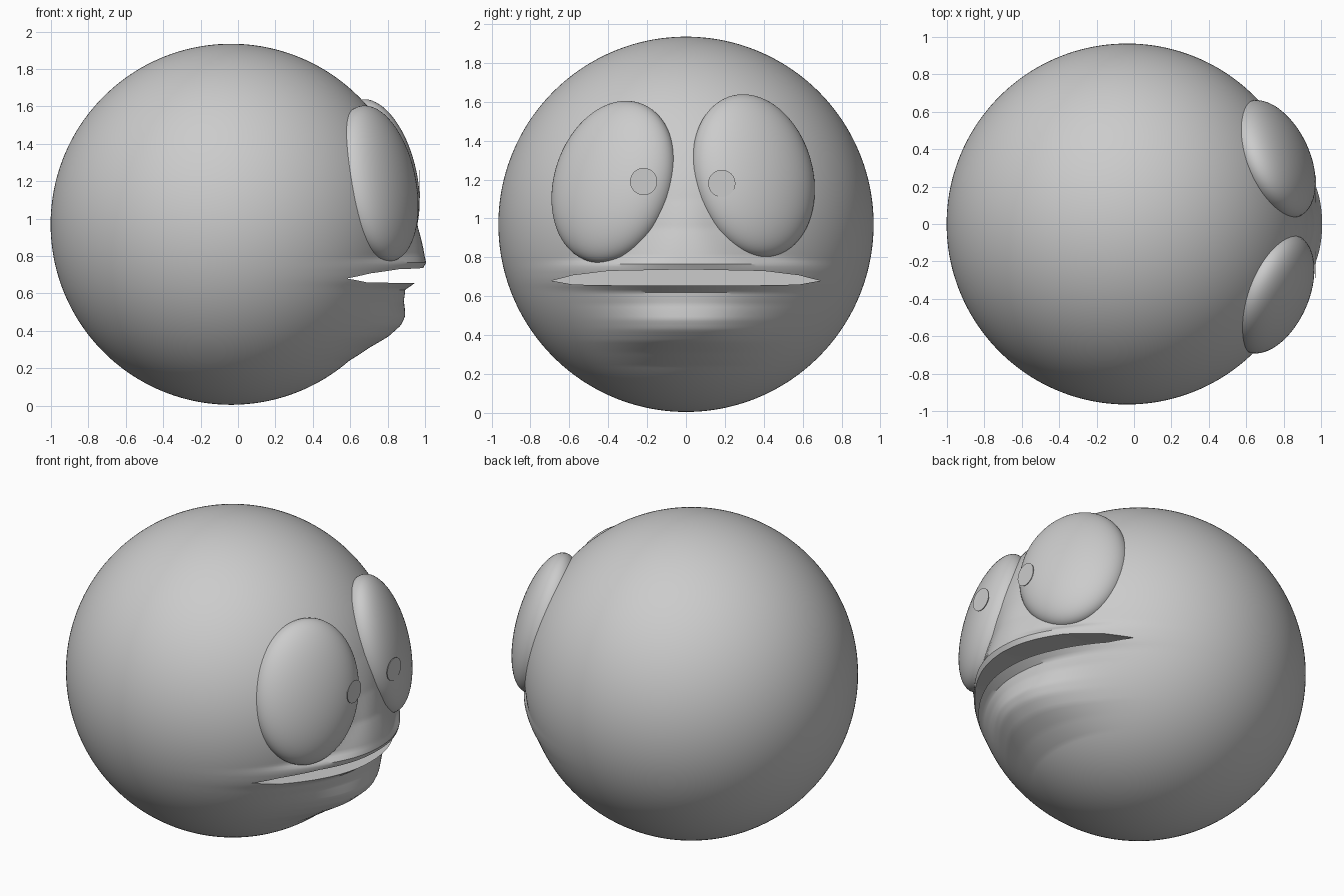
import bpy, math
from mathutils import Vector, Matrix

cube = bpy.data.objects.get("Cube")
if cube:
    bpy.data.objects.remove(cube, do_unlink=True)

grey = bpy.data.materials.new("plain grey")
grey.use_nodes = True
grey.diffuse_color = (0.6, 0.6, 0.6, 1)
grey.node_tree.nodes["Principled BSDF"].inputs["Base Color"].default_value = (0.6, 0.6, 0.6, 1)

RADIUS = 0.965
CENTRE = Vector((-0.037, 0, 0.97))


def finish(obj, name, angle=40):
    obj.name = name
    obj.data.materials.clear()
    obj.data.materials.append(grey)
    bpy.ops.object.select_all(action='DESELECT')
    obj.select_set(True)
    bpy.context.view_layer.objects.active = obj
    bpy.ops.object.shade_smooth_by_angle(angle=math.radians(angle))
    return obj


# Forward bulge of nose, lips and chin: (height, push, half width)
FACE = [(0.24, 0, 0.3), (0.31, 0.035, 0.34), (0.37, 0.085, 0.36), (0.43, 0.108, 0.36),
        (0.48, 0.1, 0.36), (0.56, 0.05, 0.36), (0.62, 0.032, 0.42), (0.66, 0.075, 0.5),
        (0.69, 0.08, 0.52), (0.74, 0.092, 0.5), (0.765, 0.1, 0.45), (0.8, 0.085, 0.3),
        (0.95, 0.035, 0.15), (1.1, 0.01, 0.1), (1.3, 0, 0.1)]


def bulge(y, z):
    for (z0, p0, w0), (z1, p1, w1) in zip(FACE, FACE[1:]):
        if z0 <= z <= z1:
            t = (z - z0) / (z1 - z0)
            push, width = p0 + (p1 - p0) * t, w0 + (w1 - w0) * t
            return push * math.exp(-abs(y / width) ** 2.6)
    return 0


# Head: a sphere with the face pushed out toward +x
bpy.ops.mesh.primitive_uv_sphere_add(segments=192, ring_count=220, radius=RADIUS, location=CENTRE)
head = bpy.context.object
for v in head.data.vertices:
    if v.co.x > 0:
        v.co.x += bulge(v.co.y, v.co.z + CENTRE.z)

# Mouth: a thin lens-shaped slot cut into the head
upper = [(-0.69, 0.68), (-0.58, 0.708), (-0.4, 0.73), (0, 0.738), (0.4, 0.73), (0.58, 0.708), (0.69, 0.68)]
lower = [(0.58, 0.66), (0.3, 0.655), (-0.3, 0.655), (-0.58, 0.66)]
outline = upper + lower
n = len(outline)
verts = [(x, y, z) for x in (0.45, 1.2) for y, z in outline]
faces = [tuple(range(n)), tuple(reversed(range(n, 2 * n)))]
faces += [(i, i + n, (i + 1) % n + n, (i + 1) % n) for i in range(n)]
mesh = bpy.data.meshes.new("mouth_cutter")
mesh.from_pydata(verts, [], faces)
cutter = bpy.data.objects.new("mouth_cutter", mesh)
bpy.context.collection.objects.link(cutter)
bpy.context.view_layer.objects.active = cutter
bpy.ops.object.select_all(action='DESELECT')
cutter.select_set(True)
bpy.ops.object.mode_set(mode='EDIT')
bpy.ops.mesh.select_all(action='SELECT')
bpy.ops.mesh.normals_make_consistent(inside=False)
bpy.ops.object.mode_set(mode='OBJECT')
cutter.hide_render = True

cut = head.modifiers.new("mouth", 'BOOLEAN')
cut.operation = 'DIFFERENCE'
cut.solver = 'EXACT'
cut.object = cutter
bpy.context.view_layer.objects.active = head
bpy.ops.object.modifier_apply(modifier=cut.name)
bpy.data.objects.remove(cutter, do_unlink=True)
finish(head, "head")


# Eyes: flattened ovals lying on the head, each rolled a little
def eye(name, centre, roll):
    normal = Vector((0.87, 0.43 * math.copysign(1, centre[1]), 0.24)).normalized()
    up = (Vector((0, 0, 1)) - normal * normal.z).normalized()
    up = Matrix.Rotation(roll, 3, normal) @ up
    side = up.cross(normal)
    bpy.ops.mesh.primitive_uv_sphere_add(segments=64, ring_count=40, radius=1)
    obj = bpy.context.object
    frame = Matrix((normal, -side, up)).transposed()
    obj.data.transform((frame @ Matrix.Diagonal((0.17, 0.335, 0.43))).to_4x4())
    obj.location = centre
    finish(obj, name, 180)


eye("right_eye", (0.74, -0.373, 1.188), -0.18)
eye("left_eye", (0.745, 0.347, 1.22), 0.1)

# Pupils: thin discs facing straight ahead
for name, y, z in (("right_pupil", -0.218, 1.19), ("left_pupil", 0.184, 1.18)):
    bpy.ops.mesh.primitive_cylinder_add(vertices=32, radius=0.07, depth=0.004,
                                        location=(0.972, y, z), rotation=(0, math.pi / 2, 0))
    finish(bpy.context.object, name)
